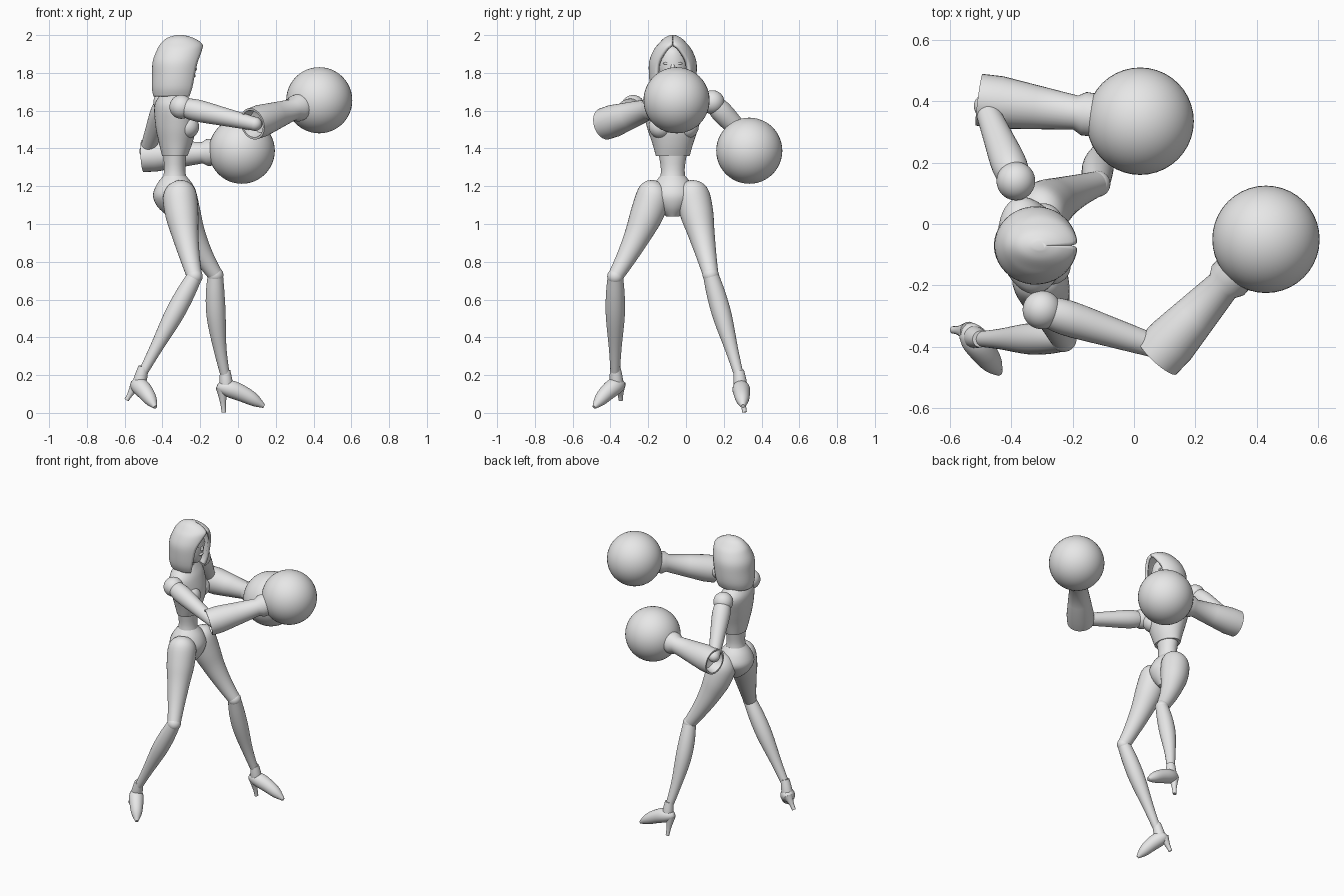
import bpy, bmesh, math
from mathutils import Vector, Matrix

cube = bpy.data.objects.get("Cube")
if cube:
    bpy.data.objects.remove(cube)

grey = bpy.data.materials.new("plain grey")
grey.use_nodes = True
grey.diffuse_color = (0.8, 0.8, 0.8, 1)
grey.node_tree.nodes["Principled BSDF"].inputs["Base Color"].default_value = grey.diffuse_color

MIDLINE = -.07  # the figure faces +x, so its own middle plane is at constant y


def finish(name, bm, angle=40):
    mesh = bpy.data.meshes.new(name)
    bm.to_mesh(mesh)
    bm.free()
    obj = bpy.data.objects.new(name, mesh)
    bpy.context.collection.objects.link(obj)
    mesh.materials.append(grey)
    bpy.ops.object.select_all(action='DESELECT')
    obj.select_set(True)
    bpy.context.view_layer.objects.active = obj
    bpy.ops.object.shade_smooth_by_angle(angle=math.radians(angle))
    return obj


def smooth_rows(rows, steps=4):
    """Catmull-Rom interpolation of equally long rows."""
    padded = [rows[0], *rows, rows[-1]]
    result = []
    for a, b, c, d in zip(padded, padded[1:], padded[2:], padded[3:]):
        for k in range(steps):
            t = k / steps
            result.append([q + t / 2 * (r - p + t * (2*p - 5*q + 4*r - s + t * (3*(q - r) + s - p)))
                           for p, q, r, s in zip(a, b, c, d)])
    return result + [rows[-1]]


def bridge(bm, rings, closed=True):
    count = len(rings[0])
    for low, high in zip(rings, rings[1:]):
        for i in range(count if closed else count - 1):
            j = (i + 1) % count
            bm.faces.new((low[i], low[j], high[j], high[i]))
    bm.faces.new(rings[-1])
    if closed:
        bm.faces.new(rings[0])
        bmesh.ops.recalc_face_normals(bm, faces=bm.faces)


def stack(name, rows, turn=0, open_front=False, sides=36):
    """Level oval rings: height, centre x, half width, half depth, opening angle."""
    bm, rings = bmesh.new(), []
    spin = Matrix.Rotation(math.radians(turn), 3, 'Z')
    for z, x, width, depth, *opening in smooth_rows(rows):
        gap = math.radians(max(opening[0], .5)) if open_front else 0
        step = (math.tau - 2 * gap) / (sides - open_front)
        angles = [gap + step * k for k in range(sides)]
        rings.append([bm.verts.new(Vector((x, MIDLINE, z)) +
                                   spin @ Vector((depth * math.cos(w), width * math.sin(w), 0)))
                      for w in angles])
    bridge(bm, rings, not open_front)
    return finish(name, bm, 60 if open_front else 40)


def turned(name, start, end, profile, bend=(0, 0, 0), smooth=True, sides=32):
    """Round part from start to end, bowed by bend; profile is (fraction, radius)."""
    start, end, bend = Vector(start), Vector(end), Vector(bend)
    across = (end - start).orthogonal().normalized()
    other = (end - start).normalized().cross(across)
    bm, rings = bmesh.new(), []
    for f, radius in smooth_rows(profile) if smooth else profile:
        centre = start.lerp(end, f) + bend * 4 * f * (1 - f)
        angles = [math.tau * k / sides for k in range(sides)]
        rings.append([bm.verts.new(centre + radius * (across * math.cos(w) + other * math.sin(w)))
                      for w in angles])
    bridge(bm, rings)
    return finish(name, bm)


def ball(name, centre, size):
    bm = bmesh.new()
    bmesh.ops.create_uvsphere(bm, u_segments=40, v_segments=24, radius=1)
    scale = Matrix.Diagonal(size if isinstance(size, tuple) else (size, size, size)).to_4x4()
    bm.transform(Matrix.Translation(centre) @ scale)
    return finish(name, bm, 60)


# Torso, the chest turned slightly to the figure's left
stack("chest", [(1.36, -.335, .09, .066), (1.43, -.33, .11, .088), (1.52, -.33, .14, .106),
                (1.62, -.345, .16, .095), (1.67, -.35, .12, .07), (1.7, -.35, .055, .045)], turn=11)
for label, x, y in (("right", -.268, -.135), ("left", -.295, .005)):
    ball(label + "_bust", (x, y, 1.515), .062)
stack("waist", [(1.22, -.335, .072, .068), (1.29, -.335, .063, .056), (1.4, -.335, .08, .065)])
stack("pelvis", [(1.255, -.335, .066, .06), (1.21, -.335, .1, .095), (1.15, -.335, .12, .115),
                 (1.09, -.33, .085, .095), (1.04, -.32, .035, .05)])

# Head
stack("neck", [(1.65, -.345, .05, .05), (1.72, -.335, .038, .038), (1.8, -.325, .04, .04)])
stack("face", [(1.715, -.285, .012, .015), (1.735, -.295, .04, .05), (1.79, -.31, .072, .078),
               (1.86, -.315, .085, .088), (1.92, -.315, .06, .075), (1.95, -.315, .02, .03)])
turned("nose", (-.238, MIDLINE, 1.86), (-.228, MIDLINE, 1.81), [(0, .006), (.8, .013), (1, .006)])
ball("lips", (-.236, MIDLINE, 1.785), (.012, .022, .01))
for label, side in (("right", -1), ("left", 1)):
    ball(label + "_eye", (-.239, MIDLINE + side * .033, 1.85), (.008, .018, .007))

# Pointed hood of hair, open over the face
hair = stack("hair_hood", [(1.675, -.33, .1, .118, 52), (1.72, -.328, .118, .128, 48),
                           (1.79, -.323, .126, .132, 44), (1.86, -.318, .125, .134, 38),
                           (1.92, -.306, .102, .124, 22), (1.955, -.3, .075, .11, 3),
                           (1.985, -.305, .045, .07, 0), (2, -.308, .014, .02, 0)], open_front=True)
shell = hair.modifiers.new("thickness", 'SOLIDIFY')
shell.thickness = .02
shell.offset = -1

# Arms: shoulder ball, upper arm, flared hollow gauntlet, ball fist
UPPER_ARM = [(0, .045), (.2, .058), (.6, .048), (1, .036)]
GAUNTLET = [(.12, .03), (.1, .06), (0, .074), (0, .085), (.13, .086), (.35, .072),
            (.6, .056), (.65, .071), (.78, .07)]
for label, shoulder, elbow, cuff, fist in (
        ("right", (-.3, -.28, 1.62), (.09, -.405, 1.53), (.076, -.432, 1.53), (.43, -.05, 1.655)),
        ("left", (-.385, .14, 1.645), (-.485, .385, 1.385), (-.505, .405, 1.36), (.02, .335, 1.388))):
    ball(label + "_shoulder", shoulder, .063)
    turned(label + "_upper_arm", shoulder, elbow, UPPER_ARM)
    ball(label + "_elbow", elbow, .037)
    turned(label + "_gauntlet", cuff, fist, GAUNTLET, smooth=False)
    ball(label + "_fist", fist, .175)

# Legs: thigh, knee ball, shin, heeled shoe
THIGH = [(0, .03), (.05, .068), (.15, .09), (.35, .087), (.55, .071), (.8, .053), (1, .041)]
SHIN = [(0, .041), (.2, .05), (.43, .05), (.75, .034), (1, .025)]
SHOE = [(0, .012), (.08, .033), (.28, .046), (.54, .043), (.8, .033), (1, .01)]
COLLAR = [(0, .027), (.5, .034), (1, .037)]
HEEL = [(0, .032), (.35, .022), (.7, .014), (1, .012)]
for label, hip, bow, knee, ankle, back, toe, tip in (
        ("right", (-.315, -.15, 1.22), (-.012, .02, 0), (-.23, -.374, .722), (-.5, -.375, .22),
         (-.55, -.335, .165), (-.438, -.487, .03), (-.59, -.345, .068)),
        ("left", (-.32, .02, 1.22), (-.035, 0, 0), (-.12, .131, .73), (-.068, .28, .2),
         (-.11, .288, .145), (.138, .302, .035), (-.075, .31, .003))):
    turned(label + "_thigh", hip, knee, THIGH, bow)
    ball(label + "_knee", knee, .043)
    turned(label + "_shin", knee, ankle, SHIN, Vector(bow) * .5 if label == "left" else (0, 0, 0))
    turned(label + "_shoe", back, toe, SHOE, (0, 0, .016))
    turned(label + "_shoe_collar", Vector(ankle) + Vector((0, 0, .025)),
           Vector(back).lerp(Vector(toe), .2), COLLAR)
    turned(label + "_heel", Vector(back).lerp(Vector(toe), .1), tip, HEEL, sides=16)
